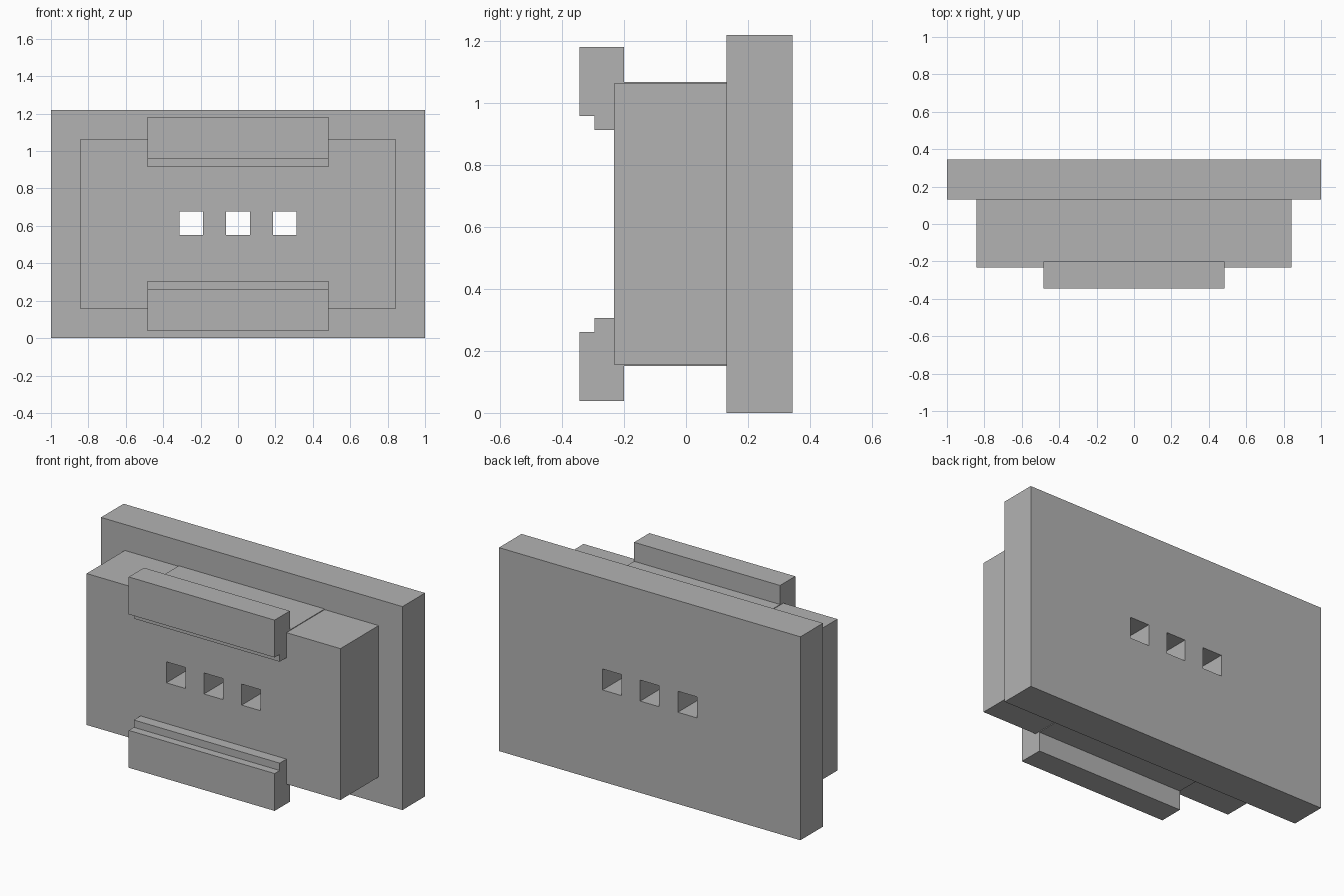
import bpy, bmesh

if "Cube" in bpy.data.objects:
    bpy.data.objects.remove(bpy.data.objects["Cube"])

MID = 0.61            # height of the horizontal mirror plane
BACK, JOINT, FACE = 0.344, 0.13, -0.232

grey = bpy.data.materials.new("plain grey")
grey.use_nodes = True
grey.diffuse_color = (0.45, 0.45, 0.45, 1)
grey.node_tree.nodes["Principled BSDF"].inputs["Base Color"].default_value = grey.diffuse_color


def extrude_profile(name, profile, half_width, x=0):
    """Sweep a closed (y, z) outline along x."""
    bm = bmesh.new()
    base = bm.faces.new([bm.verts.new((x - half_width, y, z)) for y, z in profile])
    swept = bmesh.ops.extrude_face_region(bm, geom=[base])["geom"]
    moved = [v for v in swept if isinstance(v, bmesh.types.BMVert)]
    bmesh.ops.translate(bm, verts=moved, vec=(2 * half_width, 0, 0))
    bmesh.ops.recalc_face_normals(bm, faces=bm.faces[:])
    mesh = bpy.data.meshes.new(name)
    bm.to_mesh(mesh)
    bm.free()
    mesh.materials.append(grey)
    obj = bpy.data.objects.new(name, mesh)
    bpy.context.collection.objects.link(obj)
    return obj


def box(name, half_width, y0, y1, z0, z1, x=0):
    return extrude_profile(name, [(y0, z0), (y1, z0), (y1, z1), (y0, z1)], half_width, x)


def cut(obj, cutter):
    mod = obj.modifiers.new("hole", "BOOLEAN")
    mod.operation, mod.solver, mod.object = "DIFFERENCE", "EXACT", cutter
    graph = bpy.context.evaluated_depsgraph_get()
    mesh = bpy.data.meshes.new_from_object(obj.evaluated_get(graph))
    obj.modifiers.clear()
    obj.data = mesh


# Back plate and the thicker block in front of it
plate = box("back_plate", 1.0, JOINT, BACK, 0, 2 * MID)
block = box("front_block", 0.842, FACE, JOINT, MID - 0.454, MID + 0.454)

# Three square holes right through both
for x in (-0.25, 0, 0.25):
    cutter = box("hole_cutter", 0.063, -1, 1, MID - 0.06, MID + 0.066, x)
    cutter.hide_render = True
    for part in (plate, block):
        cut(part, cutter)
    bpy.data.objects.remove(cutter)

# Stepped rails and thin pads, mirrored above and below the middle
rail = [(-0.344, 0.572), (-0.2, 0.572), (-0.2, 0.304),
        (-0.296, 0.304), (-0.296, 0.348), (-0.344, 0.348)]
for side, s in (("upper", 1), ("lower", -1)):
    extrude_profile(side + "_rail", [(y, MID + s * z) for y, z in rail], 0.484)
    box(side + "_pad", 0.484, -0.2, JOINT, MID + s * 0.44, MID + s * 0.458)
